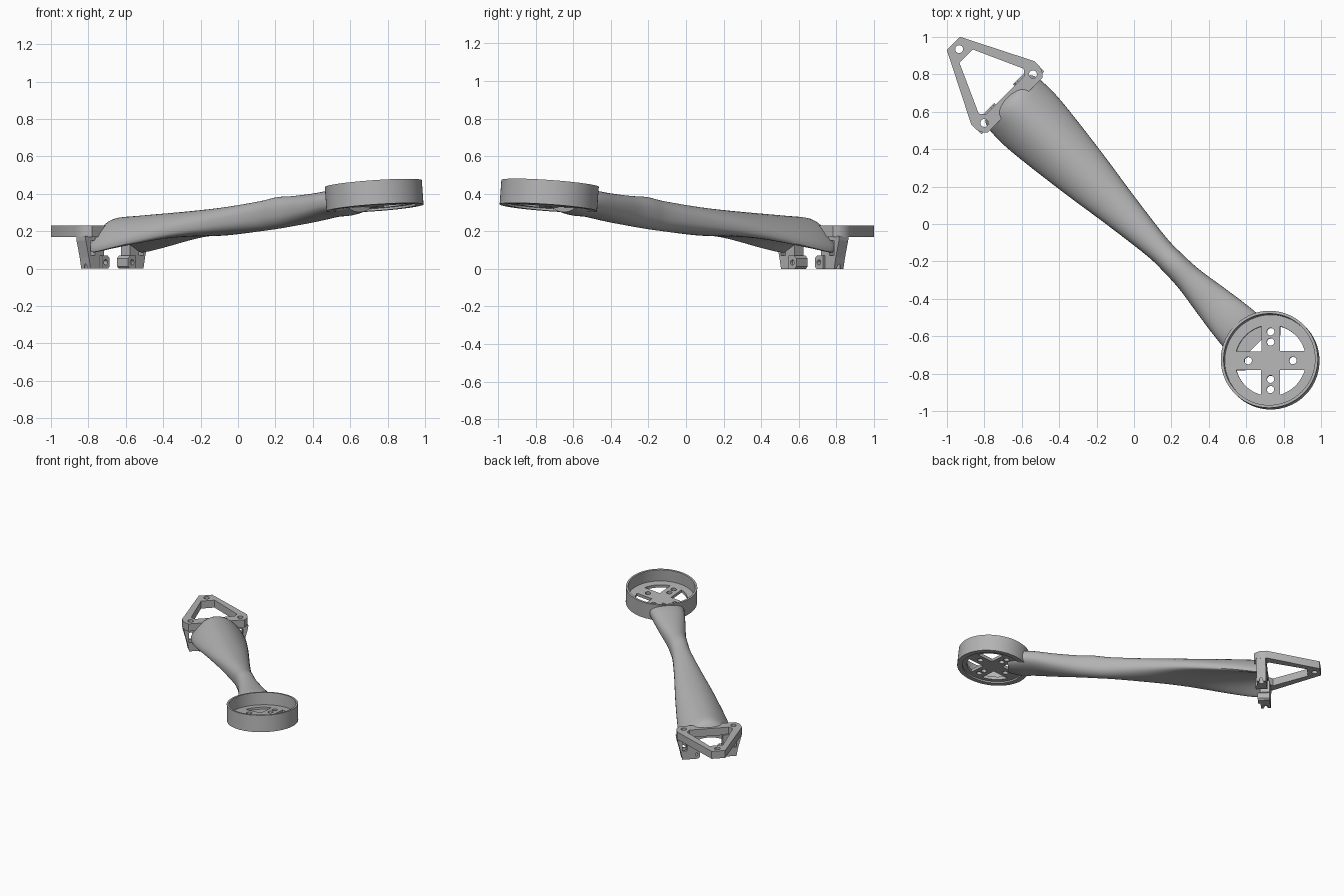
import bpy, bmesh, math
from mathutils import Matrix

if "Cube" in bpy.data.objects:
    bpy.data.objects.remove(bpy.data.objects["Cube"], do_unlink=True)

grey = bpy.data.materials.new("mid grey")
grey.use_nodes = True
colour = (0.45, 0.45, 0.45, 1)
grey.diffuse_color = colour
grey.node_tree.nodes["Principled BSDF"].inputs["Base Color"].default_value = colour

# Local frame: x runs along the arm towards the cup, y across it
DIAG = Matrix.Rotation(-math.pi / 4, 4, 'Z')
CUP = DIAG @ Matrix.Translation((1.036, 0, 0.325)) @ Matrix.Rotation(-0.1, 4, 'Y')


def loft(name, rings, frame=DIAG):
    bm = bmesh.new()
    loops = [[bm.verts.new(p) for p in ring] for ring in rings]
    n = len(loops[0])
    for a, b in zip(loops, loops[1:]):
        for i in range(n):
            j = (i + 1) % n
            bm.faces.new((a[i], a[j], b[j], b[i]))
    bm.faces.new(loops[0])
    bm.faces.new(loops[-1])
    bmesh.ops.recalc_face_normals(bm, faces=bm.faces)
    mesh = bpy.data.meshes.new(name)
    bm.to_mesh(mesh)
    bm.free()
    mesh.materials.append(grey)
    obj = bpy.data.objects.new(name, mesh)
    obj.matrix_world = frame
    bpy.context.collection.objects.link(obj)
    return obj


def prism(name, pts, z0, z1, frame=DIAG):
    return loft(name, [[(x, y, z) for x, y in pts] for z in (z0, z1)], frame)


def circle(x, y, r, n=24):
    return [(x + r * math.cos(k * math.tau / n), y + r * math.sin(k * math.tau / n))
            for k in range(n)]


def box(name, x0, x1, y0, y1, z0, z1):
    return prism(name, [(x0, y0), (x1, y0), (x1, y1), (x0, y1)], z0, z1)


def mirrored(half):
    return half + [(x, -y) for x, y in reversed(half)]


def cut(obj, *cutters):
    bpy.context.view_layer.update()
    bpy.context.view_layer.objects.active = obj
    for c in cutters:
        mod = obj.modifiers.new("cut", 'BOOLEAN')
        mod.operation = 'DIFFERENCE'
        mod.solver = 'EXACT'
        mod.object = c
        bpy.ops.object.modifier_apply(modifier=mod.name)
        bpy.data.objects.remove(c, do_unlink=True)


def smooth(obj, degrees):
    bpy.ops.object.select_all(action='DESELECT')
    obj.select_set(True)
    bpy.context.view_layer.objects.active = obj
    bpy.ops.object.shade_smooth_by_angle(angle=math.radians(degrees))


# Arm: position, half width, top, underside, arch drop at the sides
stations = [
    (-.955, .17, .232, .15, .08), (-.905, .19, .27, .15, .11),
    (-.74, .19, .283, .155, .09), (-.39, .148, .305, .17, .04),
    (-.106, .106, .327, .177, .01), (.17, .071, .36, .2, 0),
    (.3, .069, .382, .213, 0), (.42, .075, .388, .228, 0),
    (.58, .099, .402, .25, 0), (.73, .12, .42, .275, 0),
    (.83, .125, .42, .283, 0), (.92, .09, .40, .302, 0)]


def spline(p, q, r, s, t):
    return [b + .5 * t * (c - a + t * (2 * a - 5 * b + 4 * c - d + t * (3 * (b - c) + d - a)))
            for a, b, c, d in zip(p, q, r, s)]


def section(x, w, top, low, arch, n=40):
    ring = []
    for k in range(n):
        c, s = math.cos(k * math.tau / n), math.sin(k * math.tau / n)
        z = (top + low) / 2 + (top - low) / 2 * math.copysign(abs(s) ** .8, s)
        ring.append((x, w * c, z - arch * c * c))
    return ring


rings = []
last = len(stations) - 1
for i in range(last):
    quad = [stations[min(max(i + d, 0), last)] for d in (-1, 0, 1, 2)]
    rings += [section(*spline(*quad, t / 5)) for t in range(5)]
rings.append(section(*stations[-1]))
arm = loft("arm", rings)
cut(arm, prism("cup_clearance", circle(0, 0, .25, 64), .02, .4, CUP))
smooth(arm, 40)

# Motor cup with a cross-shaped floor
cup = prism("motor_cup", circle(0, 0, .26, 96), 0, .13, CUP)
cut(cup, prism("bore", circle(0, 0, .245, 96), .035, .3, CUP),
    prism("recess", circle(0, 0, .222, 96), -.1, .012, CUP))
start = math.asin(.05 / .19)
for k in range(4):
    turn = CUP @ Matrix.Rotation(math.pi / 4 + k * math.pi / 2, 4, 'Z')
    arc = [start + (math.pi / 2 - 2 * start) * t / 12 for t in range(13)]
    pts = [(.05, .05)] + [(.19 * math.cos(a), .19 * math.sin(a)) for a in arc]
    cut(cup, prism("window", pts, -.1, .1, turn))
    for d in ((.12,) if k % 2 == 0 else (.1, .155)):
        cut(cup, prism("screw", circle(d, 0, .02), -.1, .1, turn))
smooth(cup, 30)

# Triangular mounting plate
outline = mirrored([(-1.365, .05), (-.99, .24), (-.945, .238), (-.919, .226), (-.898, .207)])
plate = prism("mounting_plate", outline, .17, .23)
opening = mirrored([(-1.27, .05), (-1.004, .17), (-.974, .145)])
cut(plate, prism("opening", opening, 0, .4))
for x, y in ((-1.322, 0), (-.948, .184), (-.948, -.184)):
    cut(plate, prism("screw", circle(x, y, .021), 0, .4))
smooth(plate, 30)

# Legs with slots, and bolted feet below
for side, label in ((1, "left"), (-1, "right")):
    levels = ((0, .1, .2), (.06, .1, .212), (.15, .1, .236), (.175, .1, .238))
    leg = loft(label + "_leg", [[(-.985, side * a, z), (-.915, side * a, z),
                                 (-.915, side * b, z), (-.985, side * b, z)]
                                for z, a, b in levels])
    cut(leg, box("slot", -1.1, -.8, *sorted((side * .165, side * .2)), .07, .15),
        prism("screw", circle(-.948, side * .184, .021), -.1, .4))
    profile = [(.07, .012), (.082, 0), (.13, 0), (.13, .07), (.085, .07), (.07, .055)]
    foot = loft(label + "_foot", [[(x, side * y, z) for y, z in profile] for x in (-.985, -.9)])
    hole = loft("bolt", [[(x, y, z) for y, z in circle(side * .1, .034, .014)]
                         for x in (-1.1, -.8)])
    cut(foot, hole)
